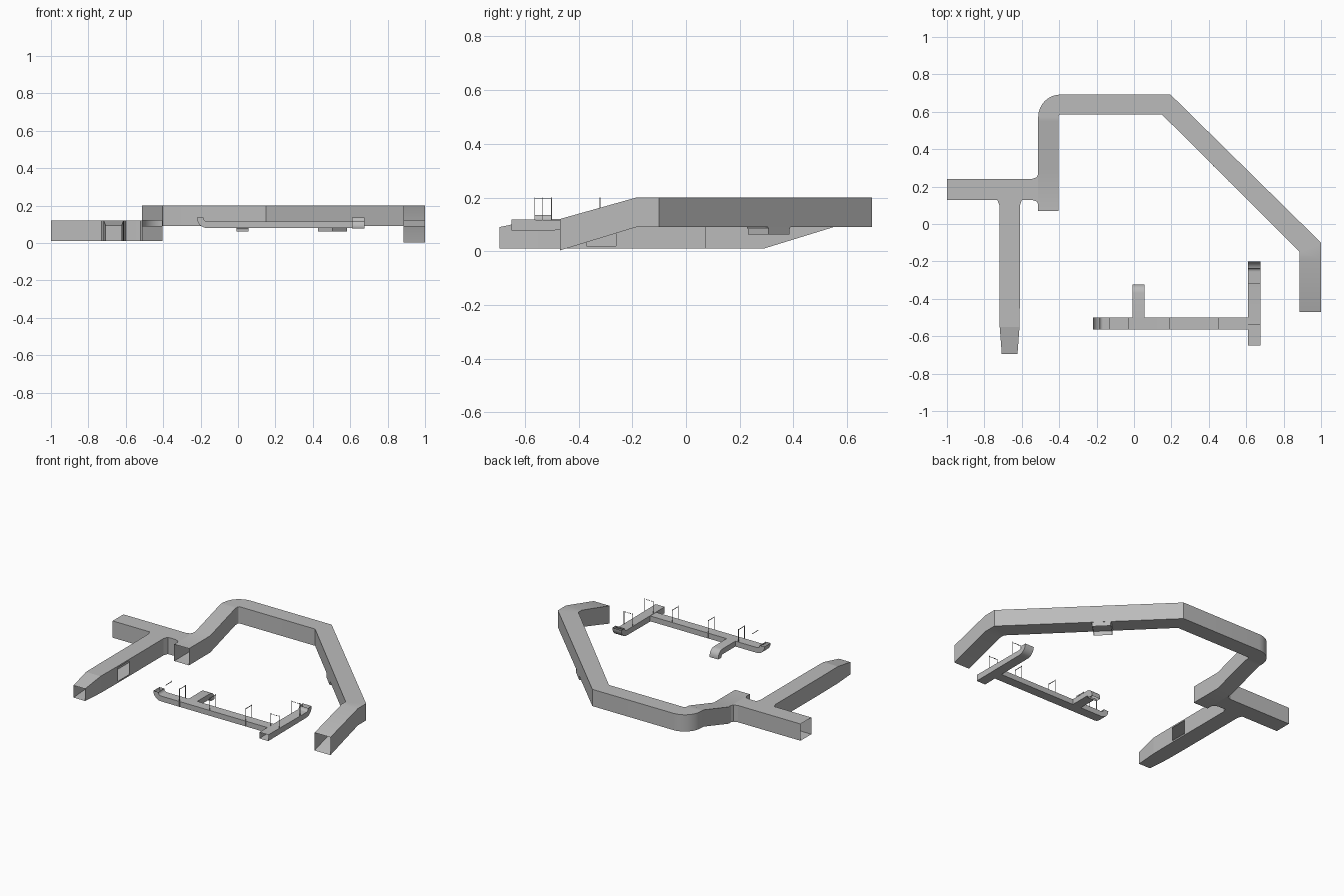
import bpy, bmesh, math
from mathutils import Vector

old = bpy.data.objects.get("Cube")
if old:
    bpy.data.objects.remove(old, do_unlink=True)

steel = bpy.data.materials.new("galvanised_grey")
steel.use_nodes = True
GREY = (0.5, 0.5, 0.5, 1)
steel.diffuse_color = GREY
steel.node_tree.nodes["Principled BSDF"].inputs["Base Color"].default_value = GREY


def tube(name, rings, window=None, smooth=False):
    """Open-ended four-sided sheet duct through rings of four corners."""
    bm = bmesh.new()
    loops = [[bm.verts.new(p) for p in ring] for ring in rings]
    faces = []
    for a, b in zip(loops, loops[1:]):
        for i in range(4):
            j = (i + 1) % 4
            faces.append(bm.faces.new((a[i], a[j], b[j], b[i])))
    bmesh.ops.recalc_face_normals(bm, faces=bm.faces)
    if window is not None:
        face = faces[window]
        bmesh.ops.inset_region(bm, faces=[face], thickness=0.014)
        bmesh.ops.delete(bm, geom=[face], context='FACES')
    mesh = bpy.data.meshes.new(name)
    bm.to_mesh(mesh)
    bm.free()
    mesh.materials.append(steel)
    ob = bpy.data.objects.new(name, mesh)
    bpy.context.collection.objects.link(ob)
    if smooth:
        bpy.ops.object.select_all(action='DESELECT')
        ob.select_set(True)
        bpy.context.view_layer.objects.active = ob
        bpy.ops.object.shade_smooth_by_angle(angle=math.radians(30))
    return ob


def section(left, right, z0, z1):
    """Upright duct section between two plan points."""
    return [(*left, z0), (*right, z0), (*right, z1), (*left, z1)]


LOW, HIGH = (0.01, 0.12), (0.09, 0.2)

# Main duct: right leg, diagonal, back run, rounded corner, left drop
main = [
    section((0.885, -0.47), (1.0, -0.47), 0.003, 0.12),
    section((0.885, -0.185), (1.0, -0.185), *HIGH),
    section((0.885, -0.148), (1.0, -0.10), *HIGH),
    section((0.15, 0.585), (0.195, 0.692), *HIGH),
]
for k in range(9):
    d = Vector((-math.sin(k * math.pi / 16), math.cos(k * math.pi / 16)))
    c = Vector((-0.393, 0.573))
    main.append(section(c + d * 0.012, c + d * 0.119, *HIGH))
for y, span in ((0.55, HIGH), (0.29, LOW), (0.07, LOW)):
    main.append(section((-0.405, y), (-0.512, y), *span))
tube("main_duct", main, smooth=True)

# Side branch, flared where it meets the main duct
tube("side_branch_duct", [
    section((x, 0.185 - w), (x, 0.185 + w), *LOW)
    for x, w in ((-1.0, 0.056), (-0.545, 0.056), (-0.52, 0.065), (-0.51, 0.085))])

# Forward duct with a tapered mouth and a side opening
tube("forward_duct", [
    section((-0.665 - w, y), (-0.665 + w, y), 0.01, top)
    for y, w, top in ((0.13, 0.066, 0.12), (0.10, 0.055, 0.12), (-0.25, 0.055, 0.12),
                      (-0.38, 0.055, 0.12), (-0.55, 0.053, 0.12), (-0.695, 0.042, 0.09))],
    window=2 * 4 + 1)

# Outlet hanging under the diagonal
side, along = Vector((0.039, 0.039, 0)), Vector((0.039, -0.039, 0))
tube("diagonal_outlet", [
    [Vector((0.505, 0.308, z)) + side * a + along * b * f
     for a, b in ((-1, -1), (1, -1), (1, 1), (-1, 1))]
    for z, f in ((0.092, 1.1), (0.082, 1.0), (0.062, 1.0))])


def run(name, pairs, lo, hi, along_x):
    """Tray run: (s, z) lower and upper points, given a width across."""
    def pt(s, w, z):
        return (s, w, z) if along_x else (w, s, z)
    tube(name, [[pt(a[0], lo, a[1]), pt(a[0], hi, a[1]),
                 pt(b[0], hi, b[1]), pt(b[0], lo, b[1])] for a, b in pairs], smooth=True)


def bend(s, z, r_low, r_up, direction, up):
    """Quarter bend from level to vertical, turning up or down."""
    out = []
    for k in range(7):
        t = k * math.pi / 12
        dx, dz = math.sin(t) * direction, math.cos(t) * (-1 if up else 1)
        out.append(((s + dx * r_low, z + dz * r_low), (s + dx * r_up, z + dz * r_up)))
    return out


# Small tray runs
BOT, TOP = 0.08, 0.115
run("long_tray", [((0.612, BOT), (0.612, TOP))]
    + bend(-0.165, 0.135, 0.055, 0.02, -1, True), -0.563, -0.5, True)
run("cross_tray", [((-0.65, BOT - 0.003), (-0.65, TOP + 0.003))]
    + bend(-0.255, 0.135, 0.055, 0.02, 1, True), 0.61, 0.675, False)
run("short_tray", [((-0.5, BOT), (-0.5, TOP))]
    + bend(-0.368, 0.07, 0.01, 0.045, 1, False)
    + [((-0.358, 0.062), (-0.323, 0.062))], -0.008, 0.055, False)


def bar(name, lo, hi):
    tube(name, [section((lo[0], lo[1]), (hi[0], lo[1]), lo[2], hi[2]),
                section((lo[0], hi[1]), (hi[0], hi[1]), lo[2], hi[2])])


# Hangers: two thin rods and a cross bar
T = 0.0015


def hanger(x, y, across_y):
    ends = [(x, y + s * 0.031) if across_y else (x + s * 0.031, y) for s in (-1, 1)]
    for px, py in ends:
        bar("hanger_rod", (px - T, py - T, BOT), (px + T, py + T, 0.2))
    (ax, ay), (bx, by) = ends
    bar("hanger_bar", (ax - T, ay - T, 0.194), (bx + T, by + T, 0.197))


for x in (-0.13, -0.03, 0.19, 0.45):
    hanger(x, -0.532, True)
for y in (-0.535, -0.32):
    hanger(0.6425, y, False)
